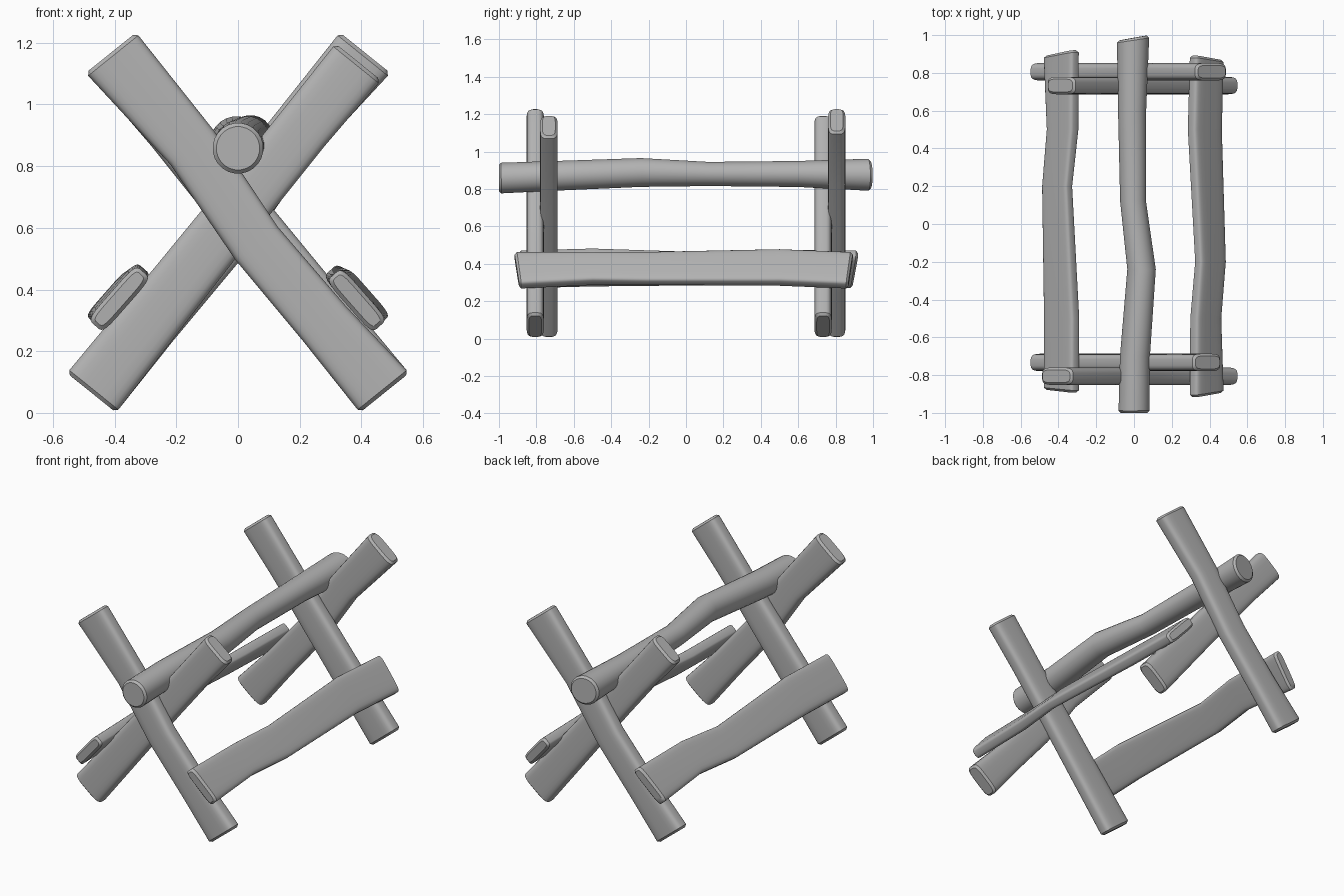
import bpy, bmesh, math
from mathutils import Vector

cube = bpy.data.objects.get("Cube")
if cube:
    bpy.data.objects.remove(cube)

wood = bpy.data.materials.new("grey wood")
wood.use_nodes = True
GREY = (0.45, 0.45, 0.45, 1)
wood.diffuse_color = GREY
wood.node_tree.nodes["Principled BSDF"].inputs["Base Color"].default_value = GREY


def log(name, path, side, power=2, slant=(0, 0), sides=24, chamfer=0.012):
    """Loft a wobbly log along path of (centre, width, thickness).
    side is the width direction, slant skews the two sawn ends."""
    pts = [(Vector(c), w, t) for c, w, t in path]
    axis = (pts[-1][0] - pts[0][0]).normalized()
    side = Vector(side)
    side = (side - axis * side.dot(axis)).normalized()
    deep = axis.cross(side)
    # Chamfered ends: a smaller ring just outside a full ring
    rings = []
    for i, (c, w, t) in enumerate(pts):
        first, last = i == 0, i == len(pts) - 1
        skew = slant[0] if first else slant[1] if last else 0
        out = -axis if first else axis
        if first:
            rings.append((c, w - 2 * chamfer, t - 2 * chamfer, skew))
        rings.append((c - out * chamfer if first or last else c, w, t, skew))
        if last:
            rings.append((c, w - 2 * chamfer, t - 2 * chamfer, skew))

    bm = bmesh.new()
    loops = []
    for c, w, t, skew in rings:
        loop = []
        for k in range(sides):
            a = math.tau * (k + 0.5) / sides
            u = math.copysign(abs(math.cos(a)) ** (2 / power), math.cos(a))
            v = math.copysign(abs(math.sin(a)) ** (2 / power), math.sin(a))
            loop.append(bm.verts.new(c + side * u * w / 2 + deep * v * t / 2 + axis * skew * u))
        loops.append(loop)
    for a, b in zip(loops, loops[1:]):
        for k in range(sides):
            n = (k + 1) % sides
            bm.faces.new((a[k], a[n], b[n], b[k]))
    bm.faces.new(loops[0])
    bm.faces.new(loops[-1])
    bmesh.ops.recalc_face_normals(bm, faces=bm.faces)
    mesh = bpy.data.meshes.new(name)
    bm.to_mesh(mesh)
    bm.free()
    mesh.materials.append(wood)
    obj = bpy.data.objects.new(name, mesh)
    bpy.context.collection.objects.link(obj)
    bpy.ops.object.select_all(action="DESELECT")
    obj.select_set(True)
    bpy.context.view_layer.objects.active = obj
    bpy.ops.object.shade_smooth_by_angle(angle=math.radians(35))
    return obj


# Crossed legs: the back pair is the front pair turned half way round
OUTER = [(-0.412, 1.168, 0.21), (-0.15, 0.862, 0.18), (0.06, 0.55, 0.175),
         (0.28, 0.29, 0.18), (0.475, 0.065, 0.205)]
INNER = [(0.39, 1.138, 0.19), (0.21, 0.92, 0.18), (0.05, 0.72, 0.18),
         (-0.19, 0.42, 0.19), (-0.475, 0.065, 0.205)]
for end, turn in (("front", 1), ("back", -1)):
    for kind, pts, y in (("outer", OUTER, -0.806), ("inner", INNER, -0.733)):
        path = [((x * turn, y * turn, z), w, 0.093) for x, z, w in pts]
        log(f"{end}_{kind}_leg", path, (0.78 * turn, 0, 0.62 if kind == "outer" else -0.62), power=4)

# Round ridge pole resting in the crossings
log("ridge_pole", [((0, -1, 0.858), 0.165, 0.165),
                   ((0.005, -0.7, 0.87), 0.16, 0.16),
                   ((0.04, -0.24, 0.888), 0.152, 0.155),
                   ((-0.005, 0.12, 0.88), 0.138, 0.13),
                   ((-0.01, 0.6, 0.88), 0.15, 0.14),
                   ((-0.005, 0.985, 0.876), 0.172, 0.172)],
    (1, 0, 0), slant=(0, 0.013))

# Flat side rails lying on the outside of the legs
log("left_rail", [((0.385, -0.905, 0.365), 0.225, 0.068),
                  ((0.38, -0.5, 0.375), 0.20, 0.07),
                  ((0.405, -0.2, 0.375), 0.205, 0.06),
                  ((0.375, 0.5, 0.38), 0.225, 0.07),
                  ((0.385, 0.88, 0.365), 0.225, 0.068)],
    (0.66, 0, -0.75), power=5, slant=(0.012, -0.012))
log("right_rail", [((-0.385, -0.885, 0.37), 0.235, 0.068),
                   ((-0.383, -0.5, 0.38), 0.235, 0.07),
                   ((-0.407, 0.2, 0.372), 0.20, 0.06),
                   ((-0.378, 0.5, 0.385), 0.205, 0.07),
                   ((-0.385, 0.905, 0.37), 0.235, 0.068)],
    (0.66, 0, 0.75), power=5, slant=(-0.008, 0.015))
